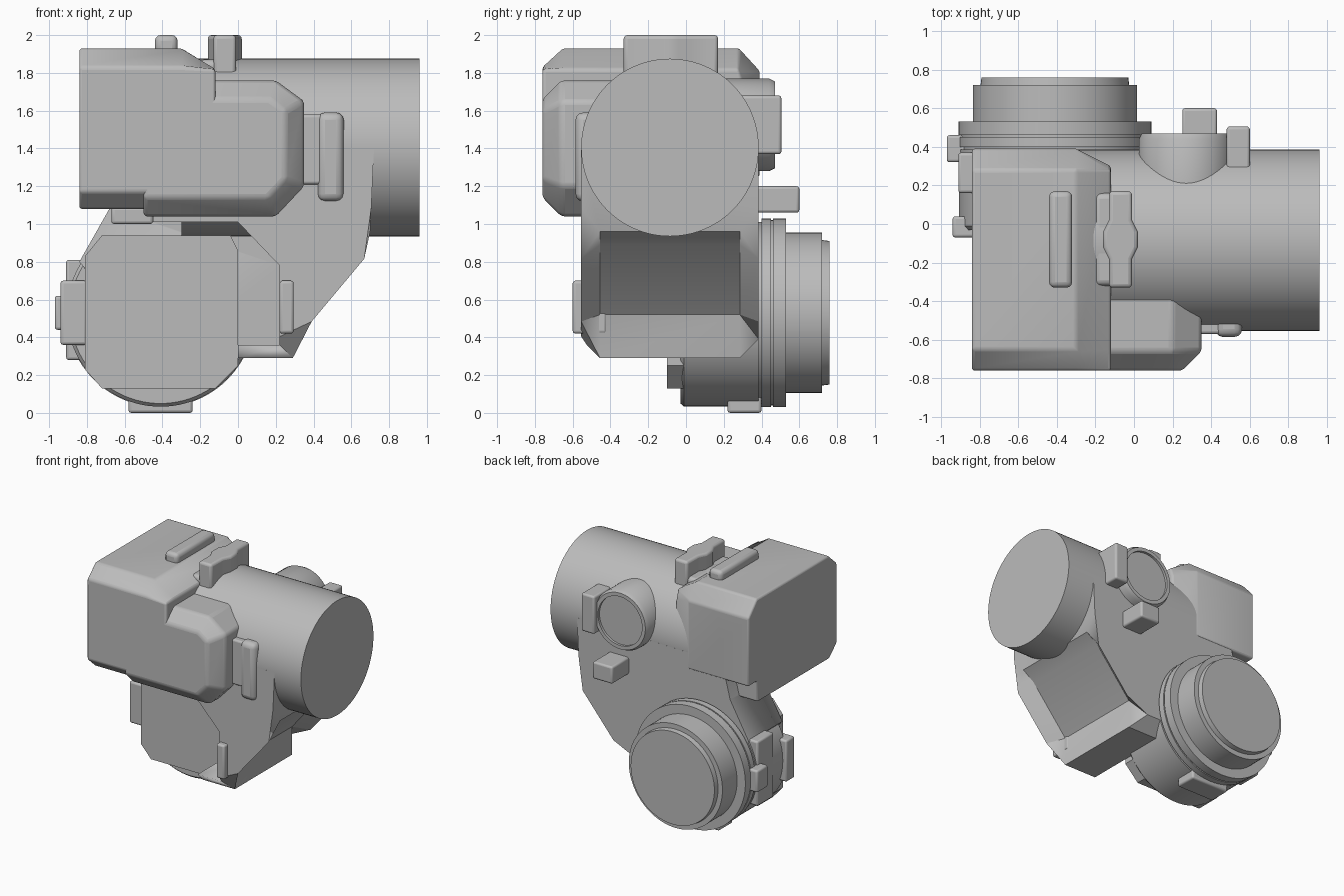
import bpy, bmesh, math
from mathutils import Vector

cube = bpy.data.objects.get("Cube")
if cube:
    bpy.data.objects.remove(cube, do_unlink=True)

grey = bpy.data.materials.new("plain grey")
grey.use_nodes = True
grey.diffuse_color = (0.5, 0.5, 0.5, 1)
grey.node_tree.nodes["Principled BSDF"].inputs["Base Color"].default_value = (0.5, 0.5, 0.5, 1)


def finish(name, bm, soft=0):
    bmesh.ops.recalc_face_normals(bm, faces=bm.faces)
    me = bpy.data.meshes.new(name)
    bm.to_mesh(me)
    bm.free()
    me.materials.append(grey)
    ob = bpy.data.objects.new(name, me)
    bpy.context.collection.objects.link(ob)
    if soft:
        mod = ob.modifiers.new("soft edges", "BEVEL")
        mod.width, mod.segments, mod.limit_method = soft, 3, "ANGLE"
    bpy.context.view_layer.objects.active = ob
    bpy.ops.object.select_all(action="DESELECT")
    ob.select_set(True)
    bpy.ops.object.shade_smooth_by_angle(angle=math.radians(35))
    return ob


def place(axis, p, d):
    """Put a 2D profile point at depth d along an axis."""
    u, v = p
    return {"X": (d, u, v), "Y": (u, d, v), "Z": (u, v, d)}[axis]


def loft(name, axis, sections, soft=0, chamfer=0, rule=None):
    """Join equal-length profiles, given as (depth, points)."""
    bm = bmesh.new()
    rings = [[bm.verts.new(place(axis, p, d)) for p in pts] for d, pts in sections]
    n = len(rings[0])
    caps = [bm.faces.new(rings[0]), bm.faces.new(rings[-1])]
    for a, b in zip(rings, rings[1:]):
        for i in range(n):
            j = (i + 1) % n
            bm.faces.new((a[i], a[j], b[j], b[i]))
    if chamfer:
        edges = [e for f in caps for e in f.edges
                 if rule is None or rule((e.verts[0].co + e.verts[1].co) / 2)]
        bmesh.ops.bevel(bm, geom=edges, offset=chamfer, segments=1, affect="EDGES")
    return finish(name, bm, soft)


def prism(name, axis, pts, d0, d1, **kw):
    return loft(name, axis, [(d0, pts), (d1, pts)], **kw)


def box(name, x, y, z, soft=0.015):
    return prism(name, "Z", [(x[0], y[0]), (x[1], y[0]), (x[1], y[1]), (x[0], y[1])],
                 z[0], z[1], soft=soft)


def turned(name, axis, centre, steps, n=96):
    """Stepped round body from (depth, radius) pairs."""
    ring = [(math.cos(math.tau * i / n), math.sin(math.tau * i / n)) for i in range(n)]
    return loft(name, axis, [(d, [(centre[0] + r * c, centre[1] + r * s) for c, s in ring])
                             for d, r in steps])


def cut(ob, cutter):
    mod = ob.modifiers.new("cut", "BOOLEAN")
    mod.operation, mod.object, mod.solver = "DIFFERENCE", cutter, "EXACT"
    cutter.hide_render = True
    cutter.hide_set(True)


# Main barrel across the top
turned("main_barrel", "X", (-0.085, 1.405), [(-0.3, 0.47), (0.96, 0.47)])

# Side housing, sloping down on its inner end
end = [(-0.76, 1.17), (-0.76, 1.83), (-0.65, 1.93), (0.28, 1.93), (0.39, 1.81),
       (0.39, 1.25), (0.27, 1.25), (0.27, 1.08), (-0.66, 1.08)]
inner = [(min(y, 0.3), min(z, 1.82 if y < 0.35 else 1.74)) for y, z in end]
loft("side_housing", "X", [(-0.84, end), (-0.3, end), (-0.12, inner)], soft=0.02)

# Front lobe of the housing
lobe = [(-0.5, 1.04), (0.2, 1.04), (0.35, 1.2), (0.35, 1.65), (0.2, 1.76), (-0.5, 1.76)]
prism("front_lobe", "Y", lobe, -0.76, -0.25, soft=0.02, chamfer=0.1,
      rule=lambda c: c.y < -0.7 and c.x > -0.45)

# Slanted arm with an open pocket in front
arm_shape = [(-0.6, 1.38), (-0.67, 1.1), (-0.84, 0.8), (-0.42, 0.29), (0.29, 0.29),
             (0.29, 0.52), (0.6, 0.89), (0.7, 0.96), (0.72, 1.4)]
arm = prism("slanted_arm", "Y", arm_shape, -0.555, 0.385, chamfer=0.1,
            rule=lambda c: (c.x > 0.2 and c.z < 1.0) or c.z < 0.3)
pocket = prism("pocket_cutter", "Y",
               [(0.22, 0.36), (0.22, 0.78), (0, 1.01), (-0.45, 1.01), (-0.45, 1.08),
                (-1, 1.08), (-1, 0), (0, 0), (0, 0.36)], -1, -0.05)
cut(arm, pocket)
box("pocket_latch", (0.22, 0.295), (-0.6, -0.42), (0.42, 0.7))
box("pocket_ledge", (-0.67, -0.45), (-0.5, -0.03), (1.0, 1.09))

# Round lower body with stepped rear lens
hub = (-0.41, 0.53)
turned("round_body", "Y", hub, [(-0.03, 0.48), (-0.01, 0.497), (0.385, 0.497)])
turned("rear_ring", "Y", hub, [(0.38, 0.48), (0.4, 0.48), (0.4, 0.5), (0.45, 0.5), (0.45, 0.49),
                               (0.46, 0.49), (0.46, 0.5), (0.53, 0.5)])
turned("rear_lens", "Y", hub, [(0.5, 0.425), (0.72, 0.425), (0.72, 0.385), (0.76, 0.38)])

# Flat plate on the front of the round body
prism("front_plate", "Y", [(-0.72, 0.13), (-0.12, 0.13), (0, 0.25), (0, 0.86), (-0.04, 0.94),
                           (-0.72, 0.94), (-0.81, 0.83), (-0.81, 0.23)], -0.1, 0.1)

# Tabs around the round body
box("side_plate", (-0.94, -0.8), (-0.07, 0.04), (0.36, 0.7))
box("side_clip", (-0.91, -0.75), (0.16, 0.37), (0.28, 0.81))
box("side_button", (-0.97, -0.85), (0.32, 0.46), (0.44, 0.62))
box("bottom_foot", (-0.58, -0.24), (0.22, 0.4), (0, 0.15))

# Rails on top
box("top_rail", (-0.44, -0.32), (-0.33, 0.17), (1.9, 2.0), soft=0.03)
half = [(-0.01, -0.33), (-0.01, -0.18), (0.02, -0.12), (0.02, -0.04), (-0.01, 0.02), (-0.01, 0.17)]
prism("top_lever", "Z", half + [(-0.14 - x, y) for x, y in reversed(half)], 1.78, 2.0, soft=0.02)
box("lever_base", (-0.21, -0.08), (-0.32, 0.16), (1.7, 1.87), soft=0.03)

# Front latch on the barrel
box("front_latch", (0.42, 0.56), (-0.585, -0.35), (1.12, 1.59), soft=0.04)
box("front_latch_root", (0.3, 0.45), (-0.57, -0.35), (1.21, 1.58))

# Rear dial with recessed face, its grip and a stub
turned("rear_dial", "Y", (0.27, 1.525), [(0.18, 0.245), (0.44, 0.245), (0.47, 0.23),
                                         (0.47, 0.2), (0.45, 0.2)], n=64)
box("dial_grip", (0.48, 0.6), (0.2, 0.505), (1.37, 1.68))
box("rear_stub", (0.25, 0.43), (0.36, 0.6), (1.06, 1.2))
